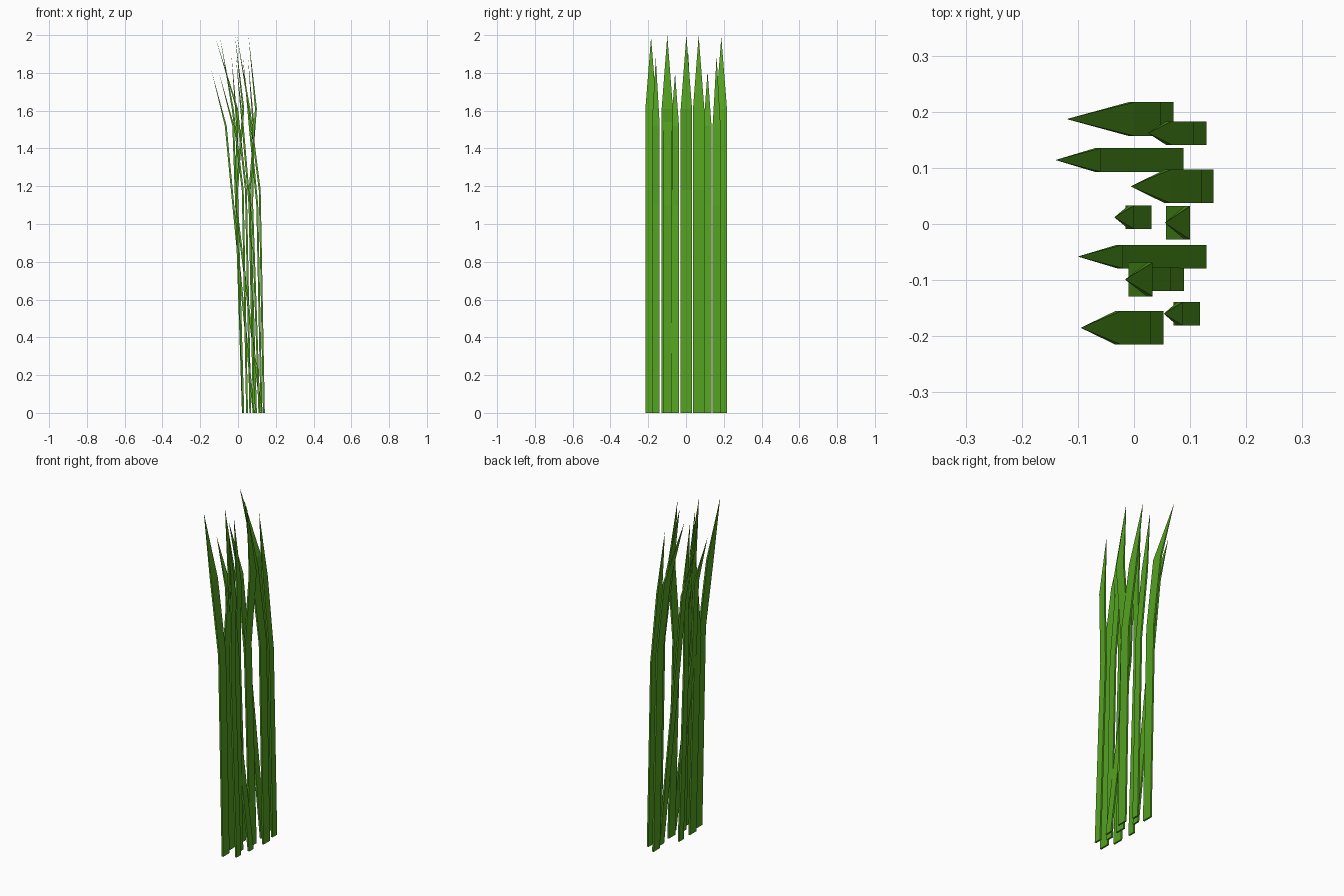
import bpy
import bmesh

cube = bpy.data.objects.get("Cube")
if cube:
    bpy.data.objects.remove(cube, do_unlink=True)

green = bpy.data.materials.new("leaf green")
green.use_nodes = True
colour = (0.09, 0.36, 0.015, 1)
green.diffuse_color = colour
green.node_tree.nodes["Principled BSDF"].inputs["Base Color"].default_value = colour

THICKNESS = 0.01
WIDE = dict(width=0.06, mid_z=1.18, shoulder_z=1.61)
NARROW = dict(width=0.042, mid_z=1.1, shoulder_z=1.52)


def blade(name, y, xs, top, width, mid_z, shoulder_z):
    """Flat bent strip with a box section, closing to a point at the top."""
    bm = bmesh.new()
    rings = []
    for x, z in zip(xs, (0, mid_z, shoulder_z)):
        rings.append([bm.verts.new((x - dx, y + side * width / 2, z))
                      for dx, side in ((0, -1), (0, 1), (THICKNESS, 1), (THICKNESS, -1))])
    tip = bm.verts.new((xs[3], y, top))
    bm.faces.new(rings[0])
    for i in range(4):
        j = (i + 1) % 4
        for low, high in zip(rings, rings[1:]):
            bm.faces.new((low[i], low[j], high[j], high[i]))
        bm.faces.new((rings[2][i], rings[2][j], tip))
    bmesh.ops.recalc_face_normals(bm, faces=bm.faces)
    mesh = bpy.data.meshes.new(name)
    bm.to_mesh(mesh)
    bm.free()
    mesh.materials.append(green)
    bpy.context.collection.objects.link(bpy.data.objects.new(name, mesh))


# Tall wide blades: centre y, x at base, middle, shoulder and tip, top height
wide_blades = [
    (0.187, (0.07, 0.047, 0.0, -0.12), 1.99),
    (0.067, (0.142, 0.12, 0.065, -0.006), 2.0),
    (0.002, (0.1, 0.067, 0.1, 0.055), 2.0),
    (-0.099, (0.033, 0.0, 0.033, -0.016), 2.0),
    (-0.185, (0.053, 0.03, -0.023, -0.095), 1.99),
]

# Shorter narrow blades
narrow_blades = [
    (0.162, (0.129, 0.107, 0.067, 0.025), 1.89),
    (0.114, (0.088, -0.02, -0.06, -0.14), 1.81),
    (0.012, (0.031, -0.005, 0.0, -0.035), 1.9),
    (-0.058, (0.129, -0.005, -0.02, -0.1), 1.8),
    (-0.098, (0.089, 0.066, 0.03, -0.012), 1.89),
    (-0.16, (0.118, 0.08, 0.087, 0.053), 1.88),
]

for label, blades, style in (("wide", wide_blades, WIDE), ("narrow", narrow_blades, NARROW)):
    for n, (y, xs, top) in enumerate(blades, 1):
        blade(f"{label}_grass_blade_{n}", y, xs, top, **style)
